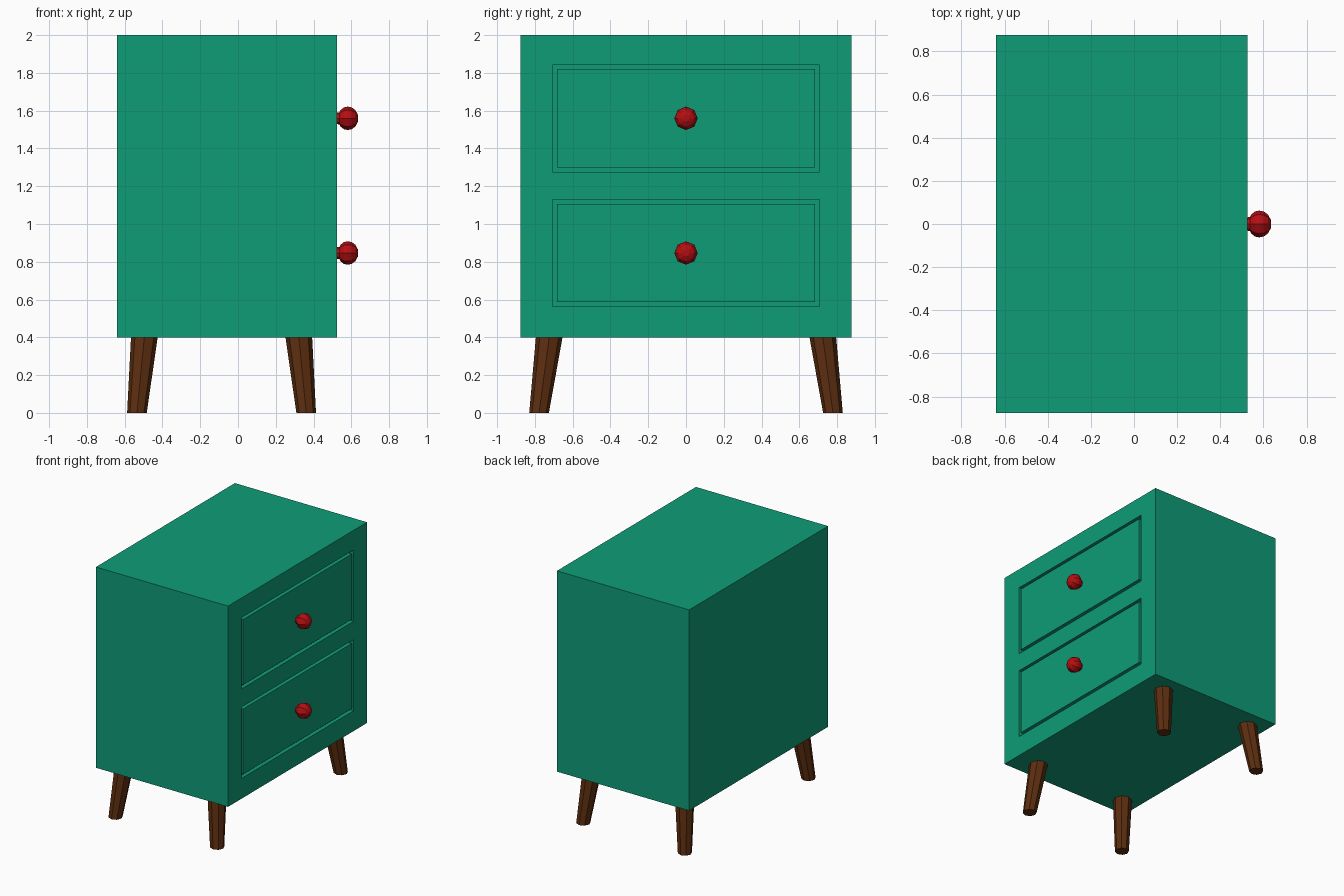
import bpy, bmesh, math
from mathutils import Matrix, Vector

if "Cube" in bpy.data.objects:
    bpy.data.objects.remove(bpy.data.objects["Cube"])


def material(name, rgb):
    m = bpy.data.materials.new(name)
    m.diffuse_color = (*rgb, 1)
    m.use_nodes = True
    m.node_tree.nodes["Principled BSDF"].inputs["Base Color"].default_value = m.diffuse_color
    return m


GREEN = material("green paint", (0.0046, 0.335, 0.184))
BROWN = material("dark brown wood", (0.107, 0.027, 0.005))
RED = material("red knob", (0.456, 0.0045, 0.006))


def make_object(name, bm, mat):
    bmesh.ops.recalc_face_normals(bm, faces=bm.faces[:])
    mesh = bpy.data.meshes.new(name)
    bm.to_mesh(mesh)
    bm.free()
    mesh.materials.append(mat)
    ob = bpy.data.objects.new(name, mesh)
    bpy.context.collection.objects.link(ob)
    return ob


def box(name, lo, hi, mat):
    lo, hi = Vector(lo), Vector(hi)
    bm = bmesh.new()
    bmesh.ops.create_cube(bm, size=1, matrix=Matrix.Translation((lo + hi) / 2)
                          @ Matrix.Diagonal((*(hi - lo), 1)))
    return make_object(name, bm, mat)


def loft(name, rings, mat):
    """Join rings of vertices and cap both ends."""
    bm = bmesh.new()
    loops = [[bm.verts.new(p) for p in ring] for ring in rings]
    n = len(loops[0])
    for a, b in zip(loops, loops[1:]):
        for i in range(n):
            j = (i + 1) % n
            bm.faces.new((a[i], a[j], b[j], b[i]))
    bm.faces.new(loops[0])
    bm.faces.new(loops[-1])
    return make_object(name, bm, mat)


SIDES = 8
ANGLES = [2 * math.pi * i / SIDES for i in range(SIDES)]
FRONT_X, GROOVE, DEPTH = 0.525, 0.022, 0.03

# Cabinet body
body = box("cabinet_body", (-0.64, -0.875, 0.4), (FRONT_X, 0.875, 2.0), GREEN)

# Drawers: pocket in the body, flush front inside it, round knob
KNOB = [(-0.01, 0.03), (0.012, 0.032), (0.018, 0.044), (0.036, 0.058),
        (0.056, 0.062), (0.076, 0.058), (0.096, 0.044), (0.11, 0.018)]
for label, z0, z1 in (("upper", 1.275, 1.842), ("lower", 0.562, 1.129)):
    cutter = box("cutter", (FRONT_X - DEPTH, -0.706, z0), (FRONT_X + 0.1, 0.706, z1), GREEN)
    mod = body.modifiers.new("pocket", 'BOOLEAN')
    mod.operation, mod.solver, mod.object = 'DIFFERENCE', 'EXACT', cutter
    cutter.hide_render = True
    bpy.context.view_layer.objects.active = body
    bpy.ops.object.modifier_apply(modifier=mod.name)
    bpy.data.objects.remove(cutter)

    w = 0.706 - GROOVE
    box(label + "_drawer_front", (FRONT_X - DEPTH - 0.01, -w, z0 + GROOVE + 0.003),
        (FRONT_X, w, z1 - GROOVE), GREEN)
    zc = (z0 + z1) / 2 + 0.001
    loft(label + "_knob", [[(FRONT_X + x, r * math.cos(a), zc + r * math.sin(a))
                            for a in ANGLES] for x, r in KNOB], RED)

# Splayed tapered legs, mirrored about the leg centre line
LEG_X = -0.087
for sx, xname in ((1, "front"), (-1, "back")):
    for sy, yname in ((1, "right"), (-1, "left")):
        rings = []
        for z, dx, dy, r in ((0, 0.448, 0.778, 0.052), (0.41, 0.408, 0.723, 0.071)):
            rings.append([(LEG_X + sx * dx + r * math.cos(a), sy * dy + r * math.sin(a), z)
                          for a in ANGLES])
        loft(f"{xname}_{yname}_leg", rings, BROWN)
